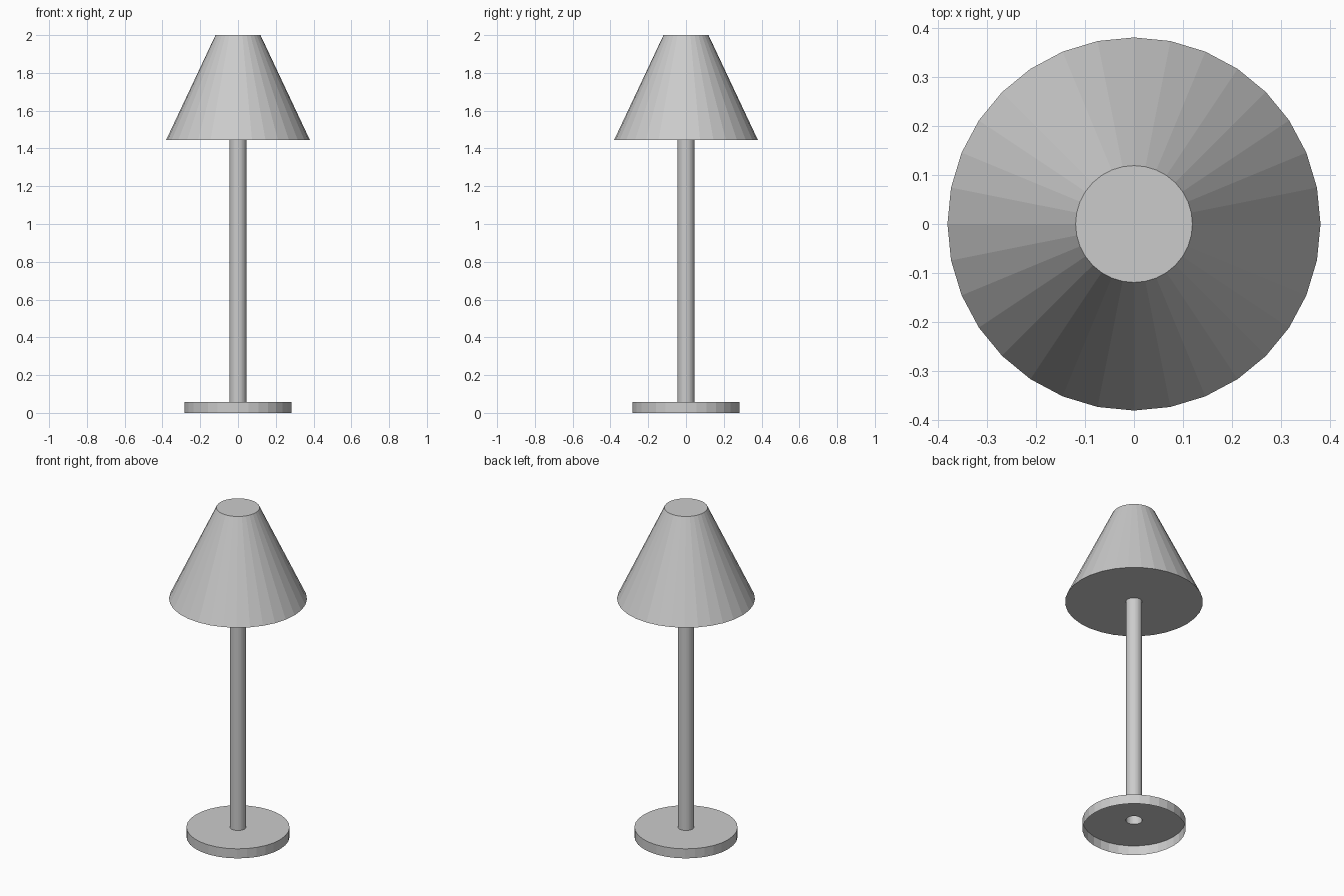
import bpy
import bmesh
from math import cos, sin, tau

if "Cube" in bpy.data.objects:
    bpy.data.objects.remove(bpy.data.objects["Cube"])

SIDES = 32


def lathe(name, profile, cap_top=False):
    """Turn an (radius, z) profile, listed bottom to top, around the z axis."""
    bm = bmesh.new()
    rings = [[bm.verts.new((r * cos(tau * i / SIDES), r * sin(tau * i / SIDES), z))
              for i in range(SIDES)] for r, z in profile]
    for low, high in zip(rings, rings[1:]):
        for i in range(SIDES):
            j = (i + 1) % SIDES
            bm.faces.new((low[i], low[j], high[j], high[i]))
    if cap_top:
        bm.faces.new(rings[-1])
    mesh = bpy.data.meshes.new(name)
    bm.to_mesh(mesh)
    bm.free()
    obj = bpy.data.objects.new(name, mesh)
    bpy.context.collection.objects.link(obj)
    return obj


POLE_R = 0.045
BASE_TOP = 0.058
SHADE_BOTTOM = 1.446

# Base: open underneath, with a hole where the hollow pole joins
lathe("base", [(0.284, 0), (0.284, BASE_TOP), (POLE_R, BASE_TOP)])

# Pole: hollow tube between base and shade
lathe("pole", [(POLE_R, BASE_TOP), (POLE_R, SHADE_BOTTOM)])

# Shade: closed underside ring, sloping side and flat top
lathe("lampshade", [(POLE_R, SHADE_BOTTOM), (0.38, SHADE_BOTTOM), (0.119, 2.0)], cap_top=True)
